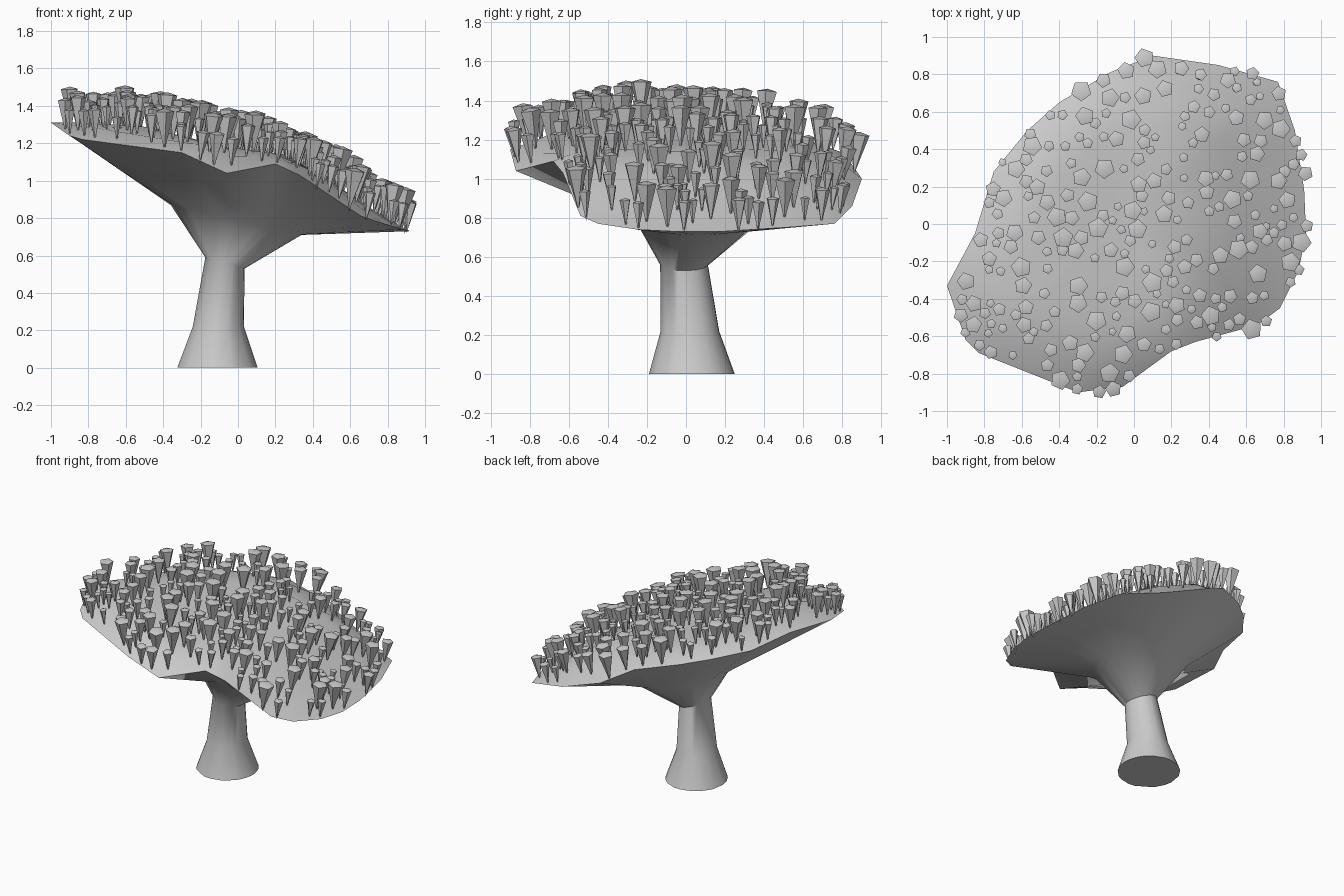
import bpy, bmesh, math, random
from mathutils import Vector
from mathutils.bvhtree import BVHTree

if "Cube" in bpy.data.objects:
    bpy.data.objects.remove(bpy.data.objects["Cube"])

random.seed(7)

# Wavy rim of the cap, counter-clockwise (x, y, z)
RIM = [(0.92, -0.05, 0.73), (0.91, 0.18, 0.73), (0.86, 0.5, 0.75), (0.77, 0.76, 0.77),
       (0.45, 0.85, 0.86), (0.1, 0.9, 1.0), (-0.13, 0.81, 1.13), (-0.4, 0.65, 1.18),
       (-0.57, 0.5, 1.21), (-0.75, 0.28, 1.24), (-0.85, -0.05, 1.28), (-1.0, -0.33, 1.31),
       (-0.9, -0.62, 1.24), (-0.83, -0.69, 1.22), (-0.3, -0.9, 1.15), (-0.06, -0.87, 1.04),
       (0.2, -0.68, 1.09), (0.33, -0.63, 1.03), (0.66, -0.54, 0.81), (0.78, -0.45, 0.77),
       (0.88, -0.25, 0.74)]
# Height of the cap's upper side along x
CREST = [(-1, 1.32), (-0.5, 1.29), (-0.2, 1.21), (0, 1.17), (0.26, 1.14),
         (0.4, 1.05), (0.65, 0.9), (1, 0.76)]


def crest(x):
    for (x0, z0), (x1, z1) in zip(CREST, CREST[1:]):
        if x <= x1:
            return z0 + (z1 - z0) * (x - x0) / (x1 - x0)
    return CREST[-1][1]


def make_object(name, bm, angle):
    bmesh.ops.recalc_face_normals(bm, faces=bm.faces)
    me = bpy.data.meshes.new(name)
    bm.to_mesh(me)
    bm.free()
    ob = bpy.data.objects.new(name, me)
    bpy.context.collection.objects.link(ob)
    bpy.ops.object.select_all(action='DESELECT')
    bpy.context.view_layer.objects.active = ob
    ob.select_set(True)
    bpy.ops.object.shade_smooth_by_angle(angle=math.radians(angle))
    return ob


# Stalk and cap: rings from the foot, out to the rim and back in over the top
n = len(RIM)
axis = Vector((-0.08, 0.0))
angles = [math.atan2(y - axis.y, x - axis.x) for x, y, z in RIM]


def stalk_ring(cx, cy, rx, ry, z, tilt=0.0):
    return [(cx + rx * math.cos(a), cy + ry * math.sin(a), z + tilt * math.cos(a)) for a in angles]


def top_ring(t, blend):
    ring = []
    for x, y, z in RIM:
        px, py = -0.03 + (x + 0.03) * t, y * t
        ring.append((px, py, z + (crest(px) - z) * blend))
    return ring


rings = [
    stalk_ring(-0.11, 0.03, 0.215, 0.22, 0),
    stalk_ring(-0.105, 0.02, 0.137, 0.15, 0.22),
    stalk_ring(-0.07, -0.01, 0.105, 0.122, 0.56, -0.03),
    stalk_ring(-0.01, 0.06, 0.35, 0.32, 0.79, -0.08),
    RIM,
    top_ring(0.85, 0.65),
    top_ring(0.6, 1.0),
    top_ring(0.3, 1.0),
]
bm = bmesh.new()
loops = [[bm.verts.new(p) for p in r] for r in rings]
for a, b in zip(loops, loops[1:]):
    for i in range(n):
        j = (i + 1) % n
        bm.faces.new((a[i], a[j], b[j], b[i]))
bm.faces.new(loops[0][::-1])
hub = bm.verts.new((-0.03, 0, crest(-0.03)))
for i in range(n):
    bm.faces.new((loops[-1][i], loops[-1][(i + 1) % n], hub))
bmesh.ops.recalc_face_normals(bm, faces=bm.faces)
surface = BVHTree.FromBMesh(bm)
make_object("stalk_and_cap", bm, 50)

# Polyps: five-sided cups standing on their points all over the cap
bm = bmesh.new()
placed = []


def add_polyp(base, direction, r, h):
    rot = Vector((0, 0, 1)).rotation_difference(direction).to_matrix()
    spin = random.uniform(0, math.tau)

    def ring(radius, z):
        return [bm.verts.new(base + rot @ Vector((radius * math.cos(spin + k * math.tau / 5),
                                                  radius * math.sin(spin + k * math.tau / 5), z)))
                for k in range(5)]
    tip = bm.verts.new(base - direction * 0.02)
    rim = ring(r, h * 0.93)
    peak = bm.verts.new(base + direction * h)
    for k in range(5):
        m = (k + 1) % 5
        bm.faces.new((tip, rim[m], rim[k]))
        bm.faces.new((rim[k], rim[m], peak))


tries = 0
while len(placed) < 235 and tries < 20000:
    tries += 1
    x, y = random.uniform(-0.97, 0.95), random.uniform(-0.9, 0.9)
    hit, normal, _, _ = surface.ray_cast(Vector((x, y, 3)), Vector((0, 0, -1)))
    if hit is None:
        continue
    r = random.uniform(0.023, 0.058)
    if any((x - px) ** 2 + (y - py) ** 2 < (0.75 * (r + pr)) ** 2 for px, py, pr in placed):
        continue
    placed.append((x, y, r))
    lean = (Vector((0, 0, 1)) * 2.5 + normal).normalized()
    add_polyp(hit, lean, r, 0.05 + r * 2.9)
make_object("polyps", bm, 50)
